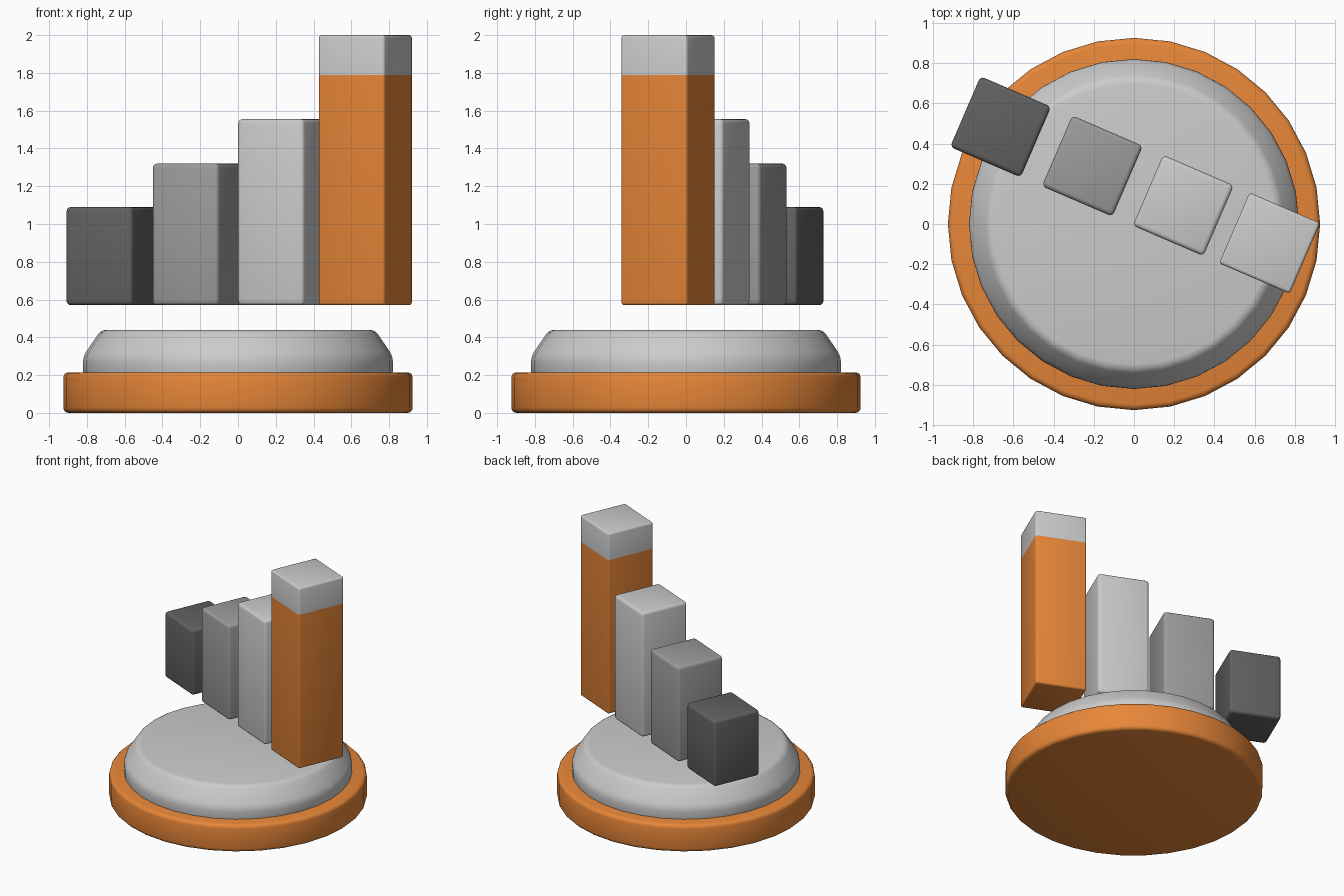
import bpy, bmesh, math

if "Cube" in bpy.data.objects:
    bpy.data.objects.remove(bpy.data.objects["Cube"])

ANGLE = math.radians(-23.3)
SIDE = 0.382
Z0 = 0.57


def paint(name, rgb):
    mat = bpy.data.materials.new(name)
    mat.diffuse_color = (*rgb, 1)
    mat.use_nodes = True
    mat.node_tree.nodes["Principled BSDF"].inputs["Base Color"].default_value = mat.diffuse_color
    return mat


def finish(name, bm, mat=None):
    bmesh.ops.recalc_face_normals(bm, faces=bm.faces)
    me = bpy.data.meshes.new(name)
    bm.to_mesh(me)
    bm.free()
    ob = bpy.data.objects.new(name, me)
    bpy.context.collection.objects.link(ob)
    if mat:
        me.materials.append(mat)
    bpy.ops.object.select_all(action='DESELECT')
    ob.select_set(True)
    bpy.context.view_layer.objects.active = ob
    bpy.ops.object.shade_smooth_by_angle(angle=math.radians(35))
    return ob


def round_edges(bm, edges, r):
    bmesh.ops.bevel(bm, geom=edges, offset=r, segments=3, profile=0.5,
                    affect='EDGES', clamp_overlap=True)


def disc(name, profile, r, mat=None, n=32):
    """Stack of rings (radius, z), capped, with rounded rims."""
    bm = bmesh.new()
    rings = [[bm.verts.new((rad * math.cos(2 * math.pi * i / n),
                            rad * math.sin(2 * math.pi * i / n), z))
              for i in range(n)] for rad, z in profile]
    for a, b in zip(rings, rings[1:]):
        for i in range(n):
            j = (i + 1) % n
            bm.faces.new((a[i], a[j], b[j], b[i]))
    bm.faces.new(rings[0][::-1])
    bm.faces.new(rings[-1])
    bm.normal_update()
    rims = [e for e in bm.edges if e.calc_face_angle(0) > math.radians(25)]
    round_edges(bm, rims, r)
    return finish(name, bm, mat)


def bar(name, x, y, z0, z1, r, mat=None, flat_z=None):
    """Upright rounded box; edges lying at flat_z stay sharp."""
    bm = bmesh.new()
    bmesh.ops.create_cube(bm, size=1)
    for v in bm.verts:
        v.co = (v.co.x * SIDE, v.co.y * SIDE, z0 + (v.co.z + 0.5) * (z1 - z0))
    edges = [e for e in bm.edges if flat_z is None or
             any(abs(v.co.z - flat_z) > 1e-4 for v in e.verts)]
    round_edges(bm, edges, r)
    ob = finish(name, bm, mat)
    ob.location = (x, y, 0)
    ob.rotation_euler.z = ANGLE
    return ob


orange = paint("orange", (0.80, 0.24, 0.04))
dark = paint("dark_grey", (0.12, 0.12, 0.12))
mid = paint("mid_grey", (0.33, 0.33, 0.33))

# Round two-tier base
disc("base_disc", [(0.925, 0), (0.925, 0.215)], 0.028, orange)
disc("base_upper_tier", [(0.82, 0.19), (0.82, 0.30), (0.725, 0.44)], 0.028)

# Floating bars rising from left to right
for name, x, y, top, mat in [("short_bar", -0.663, 0.483, 1.09, dark),
                             ("second_bar", -0.207, 0.288, 1.32, mid),
                             ("third_bar", 0.245, 0.092, 1.555, None)]:
    bar(name, x, y, Z0, top, 0.022, mat)

# Tallest bar with its cap
bar("tall_bar", 0.674, -0.095, Z0, 1.79, 0.015, orange, flat_z=1.79)
bar("tall_bar_cap", 0.674, -0.095, 1.79, 2.0, 0.015, None, flat_z=1.79)
